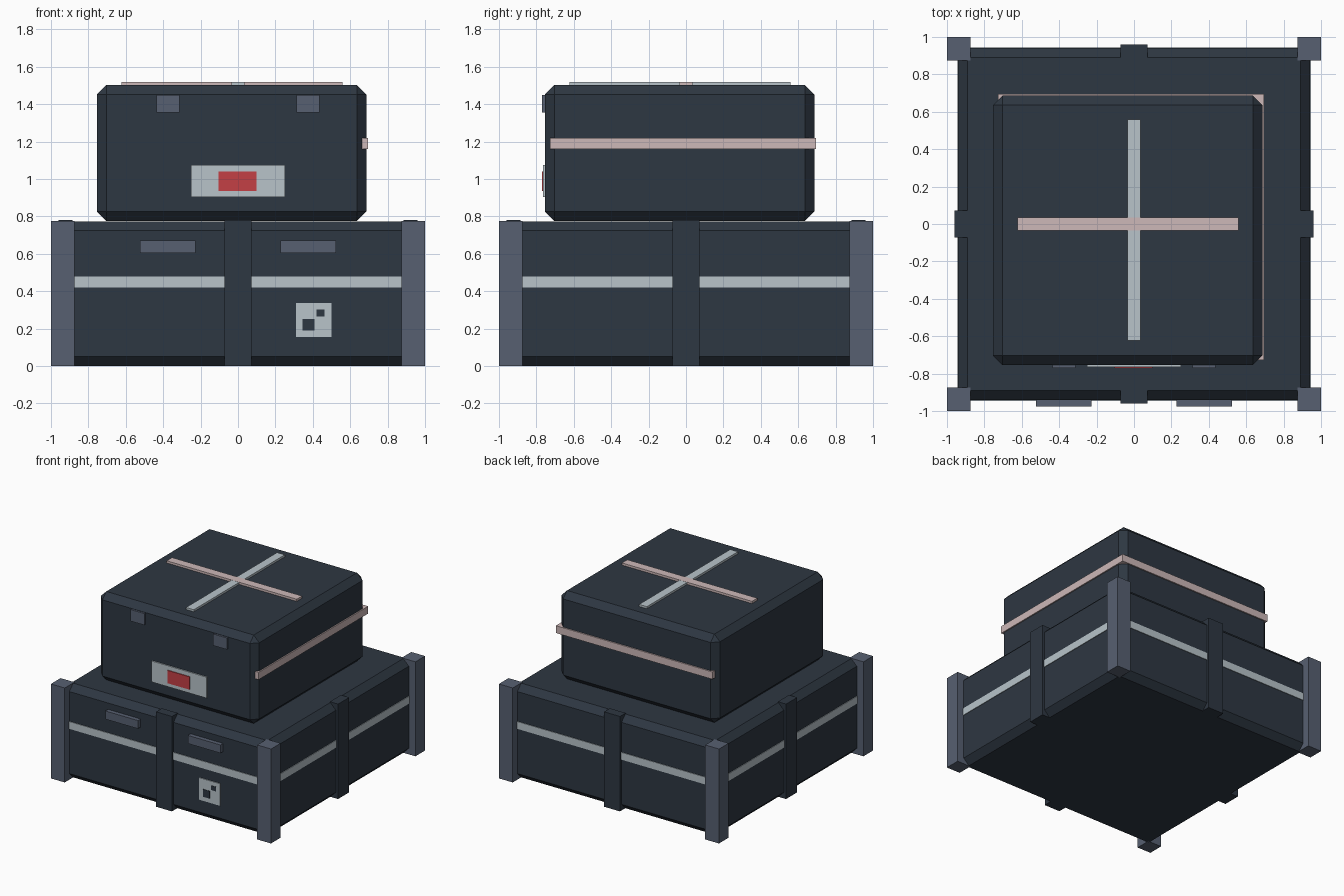
import bpy
import bmesh
from mathutils import Vector

if "Cube" in bpy.data.objects:
    bpy.data.objects.remove(bpy.data.objects["Cube"], do_unlink=True)


def material(name, r, g, b):
    m = bpy.data.materials.new(name)
    m.use_nodes = True
    m.diffuse_color = (r, g, b, 1)
    m.node_tree.nodes["Principled BSDF"].inputs["Base Color"].default_value = (r, g, b, 1)
    return m


NAVY = material("dark slate", 0.027, 0.038, 0.054)
STEEL = material("steel blue grey", 0.095, 0.117, 0.165)
PALE = material("pale grey", 0.48, 0.55, 0.59)
PINK = material("dusty pink", 0.61, 0.48, 0.48)
RED = material("red", 0.55, 0.05, 0.06)


def box(name, x, y, z, mat, chamfer=0):
    """Box from (min, max) ranges along each axis, optionally chamfered."""
    low, high = Vector((x[0], y[0], z[0])), Vector((x[1], y[1], z[1]))
    bm = bmesh.new()
    bmesh.ops.create_cube(bm, size=1)
    for v in bm.verts:
        v.co = (low + high) / 2 + v.co * (high - low)
    if chamfer:
        bmesh.ops.bevel(bm, geom=bm.edges[:], offset=chamfer, segments=1,
                        affect='EDGES', clamp_overlap=True)
    mesh = bpy.data.meshes.new(name)
    bm.to_mesh(mesh)
    bm.free()
    mesh.materials.append(mat)
    obj = bpy.data.objects.new(name, mesh)
    bpy.context.collection.objects.link(obj)
    return obj


def span(a, b, sign):
    return tuple(sorted((a * sign, b * sign)))


# Lower crate
H = 0.94
box("lower_crate", (-H, H), (-H, H), (0, 0.774), NAVY, 0.05)
box("crate_stripe", (-0.945, 0.945), (-0.945, 0.945), (0.42, 0.48), PALE)

# Corner posts
for sx, nx in ((-1, "right"), (1, "left")):
    for sy, ny in ((-1, "front"), (1, "back")):
        box(f"{ny}_{nx}_post", span(0.875, 1, sx), span(0.875, 1, sy), (0, 0.776), STEEL)

# Vertical straps in the middle of each side
mid = (-0.072, 0.072)
for s, nx, ny in ((-1, "right", "front"), (1, "left", "back")):
    box(f"{nx}_strap", span(0.885, 0.96, s), mid, (0, 0.78), NAVY)
    box(f"{ny}_strap", mid, span(0.885, 0.96, s), (0, 0.78), NAVY)

# Front handles and code plate
for s, n in ((-1, "right"), (1, "left")):
    cx = 0.375 * s
    box(f"{n}_handle", (cx - 0.148, cx + 0.148), (-0.975, -0.93), (0.605, 0.672), STEEL)
box("code_plate", (0.31, 0.5), (-0.947, -0.938), (0.155, 0.336), PALE)
box("code_square_large", (0.345, 0.408), (-0.95, -0.944), (0.19, 0.252), NAVY)
box("code_square_small", (0.42, 0.463), (-0.95, -0.944), (0.265, 0.302), NAVY)

# Upper crate, set slightly off centre
LO, HI = -0.754, 0.686
box("upper_crate", (LO, HI), (LO, HI), (0.776, 1.502), NAVY, 0.05)

# Side and back bands
box("left_band", (0.66, 0.696), (-0.727, 0.696), (1.16, 1.22), PINK)
box("back_band", (-0.727, 0.66), (0.66, 0.696), (1.16, 1.22), PINK)

# Crossed tapes on the lid
box("lid_tape_long", (-0.035, 0.035), (-0.624, 0.558), (1.498, 1.519), PALE)
box("lid_tape_cross", (-0.624, 0.558), (-0.035, 0.035), (1.498, 1.52), PINK)

# Clips and label on the front
for s, n in ((-1, "right"), (1, "left")):
    cx = 0.375 * s
    box(f"{n}_clip", (cx - 0.062, cx + 0.062), (-0.77, -0.74), (1.355, 1.45), STEEL)
box("label_plate", (-0.25, 0.25), (-0.764, -0.75), (0.903, 1.075), PALE)
box("label_mark", (-0.103, 0.1), (-0.771, -0.762), (0.935, 1.04), RED)
